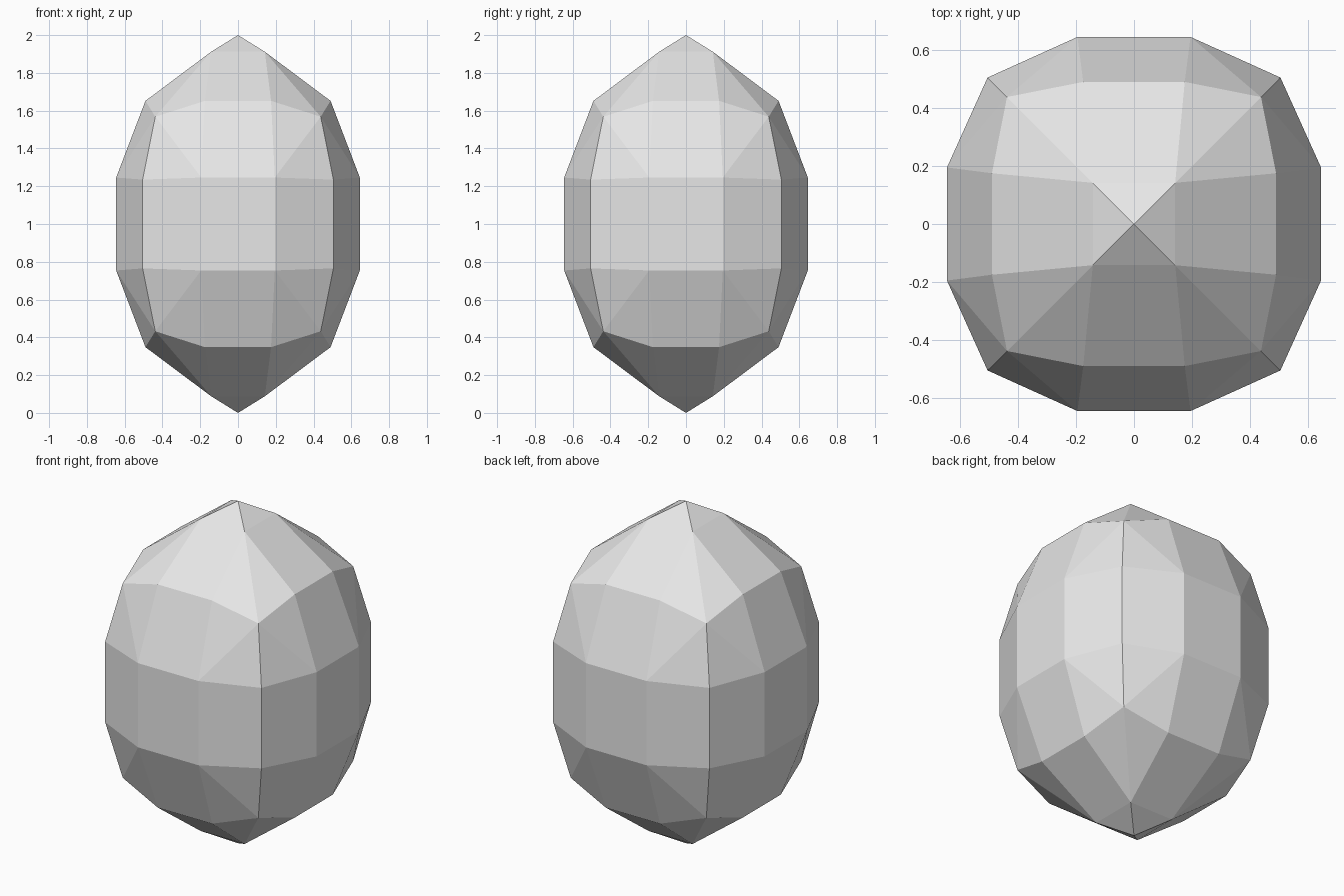
import bpy
import bmesh

# Remove the default cube
cube = bpy.data.objects.get("Cube")
if cube:
    bpy.data.objects.remove(cube, do_unlink=True)

# Single grey material
GREY = (0.8, 0.8, 0.8, 1.0)
mat = bpy.data.materials.new("plain grey")
mat.use_nodes = True
mat.diffuse_color = GREY
bsdf = next(n for n in mat.node_tree.nodes if n.type == "BSDF_PRINCIPLED")
bsdf.inputs["Base Color"].default_value = GREY

# One octant of the faceted stone, as offsets from its centre;
# points off the diagonal are repeated with x and y swapped
octant = [
    (0.0, 0.0, 1.0),        # tip
    (0.142, 0.142, 0.912),  # small square below the tip
    (0.175, 0.49, 0.652),   # shoulder
    (0.438, 0.438, 0.568),  # shoulder corner
    (0.195, 0.645, 0.246),  # waist
    (0.505, 0.505, 0.235),  # waist corner
]

points = set()
for x, y, z in octant:
    for px, py in ((x, y), (y, x)):
        for sx in (-1, 1):
            for sy in (-1, 1):
                for sz in (-1, 1):
                    points.add((sx * px, sy * py, 1 + sz * z))

# Close the facets around the points and merge flat triangles into quads
bm = bmesh.new()
for p in sorted(points):
    bm.verts.new(p)
bmesh.ops.convex_hull(bm, input=bm.verts)
bmesh.ops.dissolve_limit(bm, angle_limit=0.005, verts=bm.verts, edges=bm.edges)
bmesh.ops.recalc_face_normals(bm, faces=bm.faces)

mesh = bpy.data.meshes.new("faceted_stone")
bm.to_mesh(mesh)
bm.free()
mesh.materials.append(mat)
stone = bpy.data.objects.new("faceted_stone", mesh)
bpy.context.collection.objects.link(stone)
